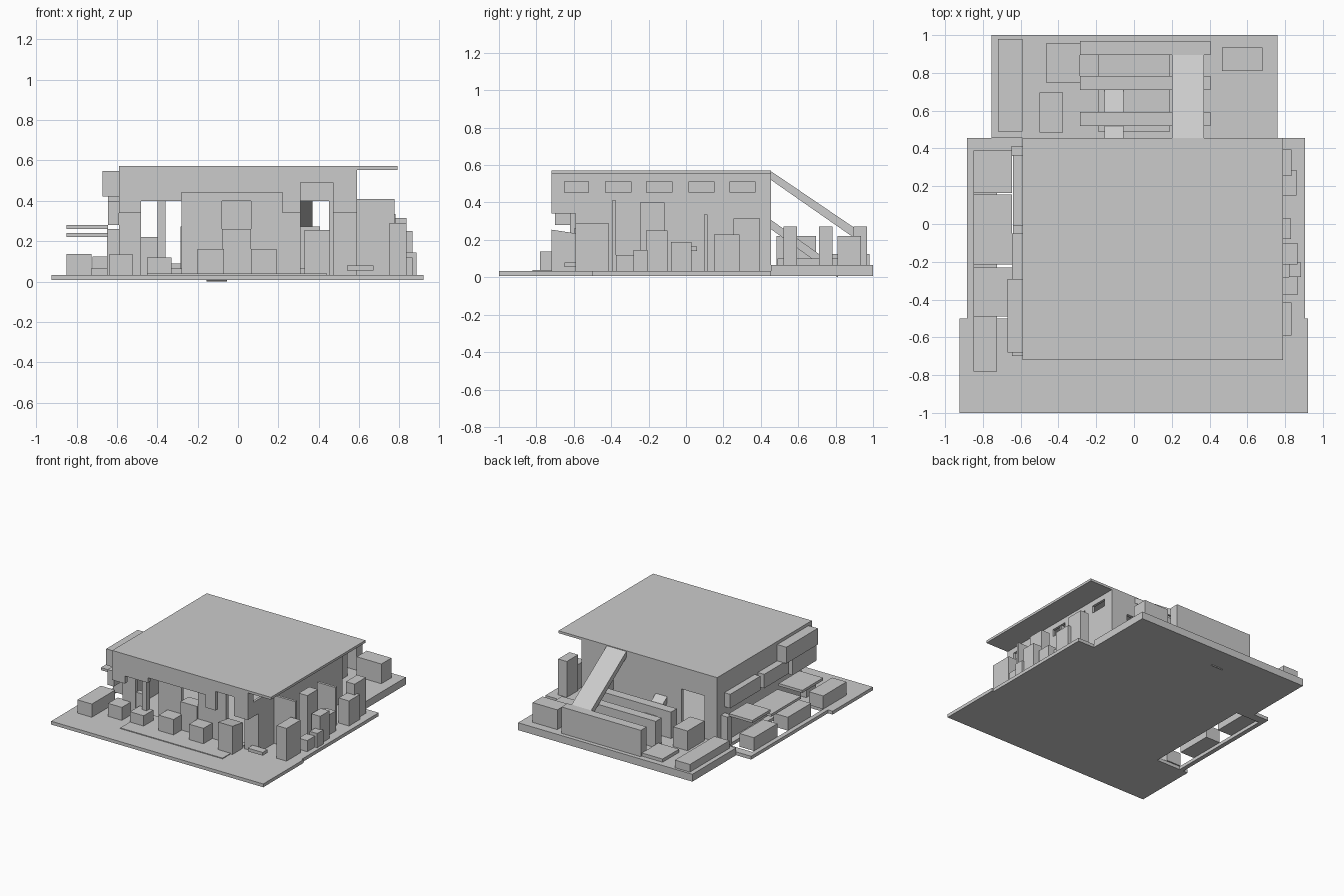
import bpy, bmesh


def prism(name, pts, axis, a, b):
    """Extrude a 2D outline along an axis: 'x' takes (y, z) points, 'y' takes (x, z)."""
    def co(p, t):
        return (t, p[0], p[1]) if axis == 'x' else (p[0], t, p[1])
    bm = bmesh.new()
    face = bm.faces.new([bm.verts.new(co(p, a)) for p in pts])
    ext = bmesh.ops.extrude_face_region(bm, geom=[face])
    d = (b - a, 0, 0) if axis == 'x' else (0, b - a, 0)
    bmesh.ops.translate(bm, vec=d, verts=[v for v in ext['geom'] if isinstance(v, bmesh.types.BMVert)])
    bmesh.ops.recalc_face_normals(bm, faces=bm.faces)
    me = bpy.data.meshes.new(name)
    bm.to_mesh(me)
    bm.free()
    ob = bpy.data.objects.new(name, me)
    bpy.context.collection.objects.link(ob)
    return ob


def box(name, x0, x1, y0, y1, z0, z1):
    return prism(name, [(x0, z0), (x1, z0), (x1, z1), (x0, z1)], 'y', y0, y1)


G = 0.033   # ground level
B = 0.065   # rear yard level

# Ground slabs, with an open light well along the left side
box("front_pavement", -0.925, 0.92, -1, -0.5, 0.007, G)
box("main_ground", -0.64, 0.905, -0.5, 0.455, 0.007, G)
box("left_kerb", -0.885, -0.85, -0.5, 0.455, 0.007, G)
box("left_rear_ground", -0.85, -0.64, 0.39, 0.455, 0.007, G)
box("rear_yard", -0.755, 0.76, 0.455, 1, 0.007, B)
box("front_step", -0.45, 0.44, -0.82, -0.51, G, 0.039)

# Roof and front fascia with its stepped lower edge
box("roof", -0.59, 0.79, -0.72, 0.455, 0.553, 0.572)
prism("front_fascia", [(-0.59, 0.56), (-0.59, 0.34), (-0.48, 0.34), (-0.48, 0.4),
                       (-0.28, 0.4), (-0.28, 0.44), (0.22, 0.44), (0.22, 0.34),
                       (0.31, 0.34), (0.31, 0.49), (0.47, 0.49), (0.47, 0.34),
                       (0.59, 0.34), (0.59, 0.56)], 'y', -0.72, -0.69)

# Recessed front wall piers, doorway and column
for x0, x1, z0, z1 in [(-0.59, -0.48, G, 0.36), (-0.28, -0.08, G, 0.45), (0.065, 0.31, G, 0.45),
                       (-0.08, 0.065, 0.4, 0.45), (0.47, 0.59, G, 0.36)]:
    box("front_pier", x0, x1, -0.59, -0.56, z0, z1)
box("front_counter", -0.08, 0.065, -0.6, -0.5, G, 0.26)
box("front_column", -0.4, -0.36, -0.62, -0.58, G, 0.4)
box("low_wall", -0.48, -0.4, -0.58, -0.54, G, 0.22)

# Back wall with two openings
prism("back_wall", [(-0.59, G), (-0.48, G), (-0.48, 0.4), (-0.28, 0.4), (-0.28, G),
                    (0.31, G), (0.31, 0.4), (0.45, 0.4), (0.45, G), (0.59, G),
                    (0.59, 0.56), (-0.59, 0.56)], 'y', 0.43, 0.455)

# Side walls; the right one has a row of high windows
box("left_wall_upper", -0.59, -0.57, -0.69, 0.43, 0.34, 0.555)
box("left_wall_lower", -0.59, -0.57, -0.59, 0.43, G, 0.34)
box("right_wall_lower", 0.57, 0.59, -0.59, 0.43, G, 0.34)
box("right_wall_sill", 0.57, 0.59, -0.69, 0.43, 0.34, 0.453)
box("right_wall_head", 0.57, 0.59, -0.69, 0.43, 0.512, 0.555)
edges = [-0.69, -0.65, -0.52, -0.43, -0.295, -0.21, -0.075, 0.015, 0.15, 0.235, 0.37, 0.43]
for a, b in zip(edges[::2], edges[1::2]):
    box("right_window_mullion", 0.57, 0.59, a, b, 0.453, 0.512)

# Left bay boxes, awnings and planters
box("left_upper_bay", -0.67, -0.59, -0.68, -0.29, 0.42, 0.548)
box("left_lower_bay", -0.645, -0.59, -0.7, -0.4, 0.28, 0.4)
box("left_middle_bay", -0.645, -0.59, -0.36, -0.05, 0.31, 0.42)
box("left_rear_bay", -0.64, -0.59, -0.01, 0.365, 0.31, 0.42)
box("left_door_frame", -0.65, -0.59, 0.36, 0.41, G, 0.26)
for y0, y1, z in [(0.165, 0.39, 0.26), (-0.215, 0.155, 0.22), (-0.49, -0.23, 0.26)]:
    box("left_awning", -0.85, -0.645, y0, y1, z, z + 0.02)
for y in (-0.78, -0.34, 0.08):
    box("left_planter", -0.85, -0.725, y, y + 0.29, G, 0.137)

# Row of stalls along the front
for x0, x1, z in [(-0.64, -0.52, 0.135), (-0.45, -0.33, 0.12), (-0.2, -0.07, 0.16), (0.065, 0.19, 0.16)]:
    box("front_stall", x0, x1, -0.7, -0.58, G, z)
prism("front_tall_stall", [(-0.72, G), (-0.72, 0.255), (-0.59, 0.235), (-0.59, G)], 'x', 0.33, 0.455)
box("front_right_bench", 0.54, 0.67, -0.65, -0.59, 0.055, 0.08)

# Cluster of cabinets along the right side
for x0, x1, y0, y1, z0, z1 in [
        (0.75, 0.835, -0.59, -0.415, G, 0.29), (0.59, 0.775, -0.395, -0.375, G, 0.41),
        (0.79, 0.865, -0.375, -0.28, G, 0.12), (0.82, 0.885, -0.28, -0.205, G, 0.145),
        (0.7, 0.775, -0.245, -0.115, G, 0.4), (0.79, 0.865, -0.215, -0.1, G, 0.25),
        (0.75, 0.83, -0.08, 0.03, G, 0.19), (0.7, 0.78, 0.03, 0.06, 0.14, 0.165),
        (0.62, 0.78, 0.095, 0.115, G, 0.335), (0.77, 0.86, 0.15, 0.285, G, 0.23),
        (0.76, 0.835, 0.255, 0.395, G, 0.315)]:
    box("right_cabinet", x0, x1, y0, y1, z0, z1)

# Rear yard: long walls, boxes and two sloping ramps
for y in (0.52, 0.71, 0.895):
    box("rear_long_wall", -0.285, 0.405, y, y + 0.073, B, 0.272)
box("rear_platform", -0.19, 0.19, 0.49, 0.9, B, 0.1)
box("rear_hedge", -0.72, -0.59, 0.49, 0.98, B, 0.125)
box("rear_kiosk", -0.5, -0.375, 0.485, 0.695, B, 0.22)
box("rear_bench", -0.465, -0.285, 0.75, 0.955, B, 0.09)
box("rear_tower", 0.465, 0.68, 0.81, 0.935, B, 0.22)
prism("large_ramp", [(0.45, 0.57), (0.455, 0.52), (0.9, 0.21), (0.9, 0.265)], 'x', 0.2, 0.37)
prism("small_ramp", [(0.43, 0.275), (0.45, 0.31), (0.83, 0.04), (0.81, 0.0)], 'x', -0.155, -0.055)
